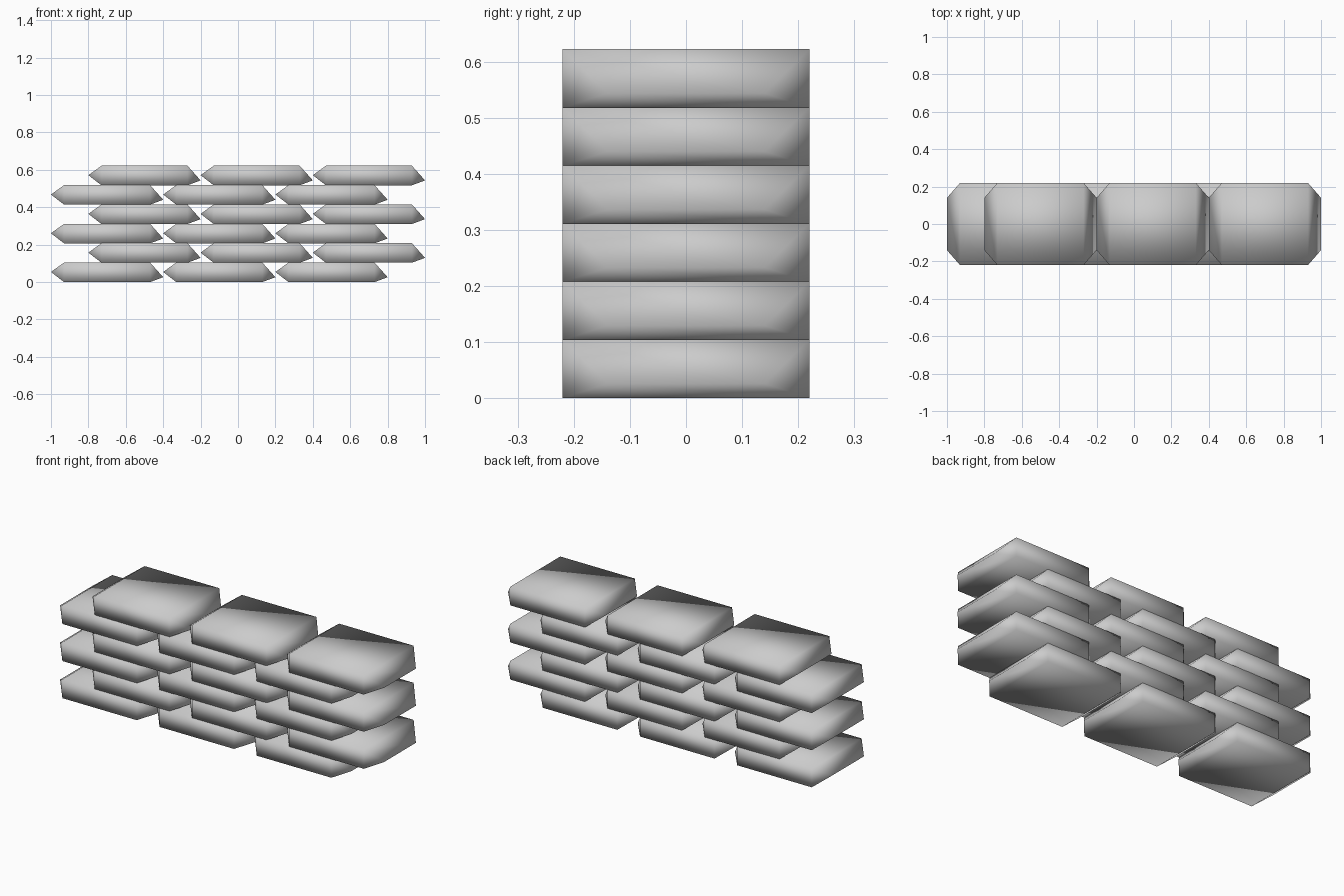
import bpy, bmesh
from math import radians

if "Cube" in bpy.data.objects:
    bpy.data.objects.remove(bpy.data.objects["Cube"])

HALF_DEPTH = 0.22
ROW_H = 0.1035
PITCH = 0.6
ROWS, PER_ROW = 6, 3


def sandbag_mesh():
    """Pillow-like bag: flat body with a pinched wedge at each end."""
    bm = bmesh.new()
    # Body corners
    for x in (-0.23, 0.23):
        for y in (-HALF_DEPTH, HALF_DEPTH):
            for z in (0.0, ROW_H + 0.001):
                bm.verts.new((x, y, z))
    # Pinched ends: the right seam sags lower than the left one
    for x, z in ((-0.3, 0.054), (0.3, 0.026)):
        for y in (-0.14, 0.14):
            bm.verts.new((x, y, z))
    bmesh.ops.convex_hull(bm, input=bm.verts[:])
    bmesh.ops.dissolve_limit(bm, angle_limit=radians(1),
                             verts=bm.verts[:], edges=bm.edges[:])
    bmesh.ops.recalc_face_normals(bm, faces=bm.faces[:])
    for f in bm.faces:
        f.smooth = True
    me = bpy.data.meshes.new("sandbag")
    bm.to_mesh(me)
    bm.free()
    return me


# Stacked courses, every other one shifted sideways
bag = sandbag_mesh()
for row in range(ROWS):
    start = -0.7 + (0.2 if row % 2 else 0.0)
    for i in range(PER_ROW):
        ob = bpy.data.objects.new(f"sandbag_row{row + 1}_{i + 1}", bag)
        ob.location = (start + i * PITCH, 0, row * ROW_H)
        bpy.context.collection.objects.link(ob)
